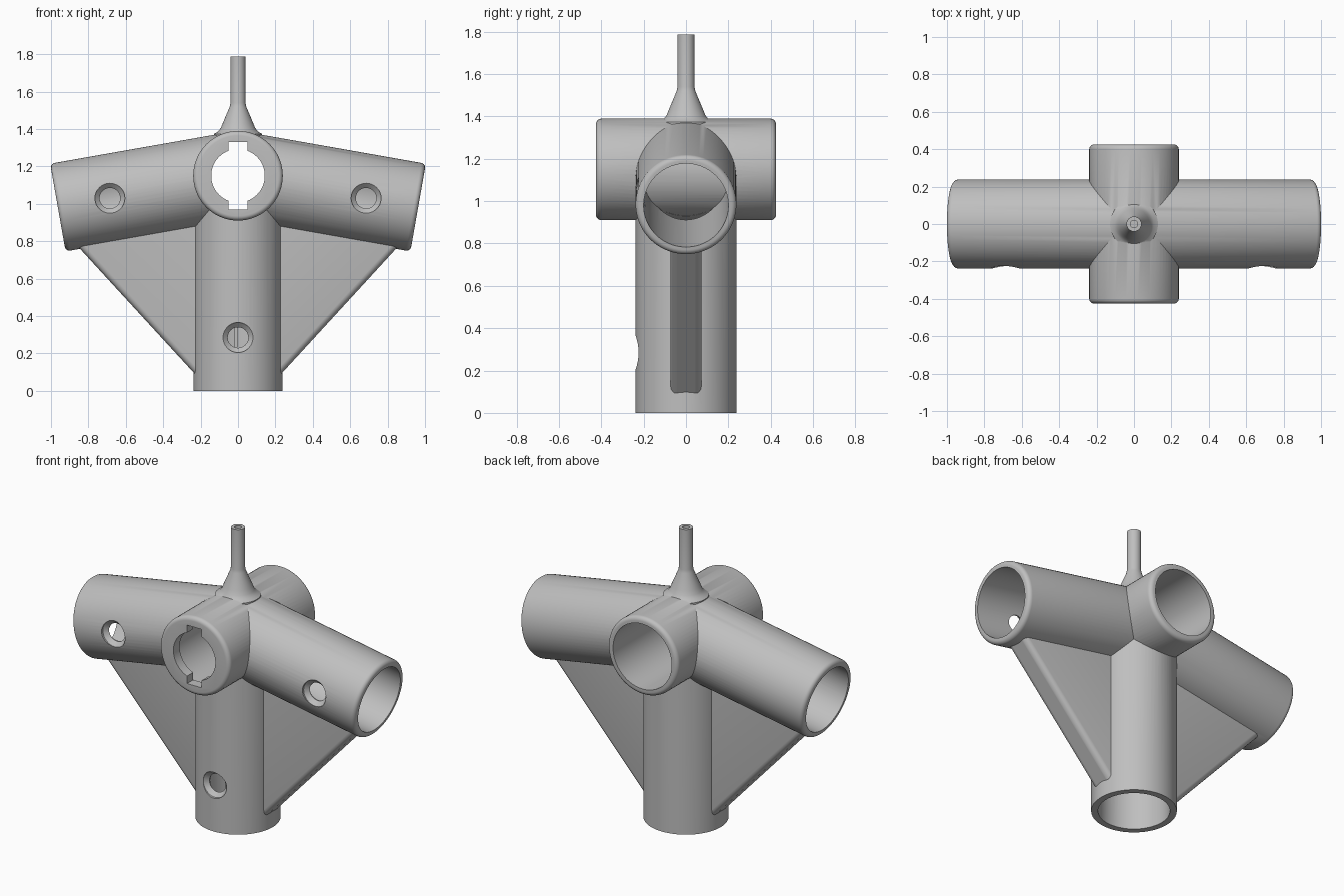
import bpy, bmesh, math
from mathutils import Matrix

if "Cube" in bpy.data.objects:
    bpy.data.objects.remove(bpy.data.objects["Cube"], do_unlink=True)

grey = bpy.data.materials.new("plain grey")
grey.use_nodes = True
grey.diffuse_color = (0.52, 0.52, 0.52, 1)
grey.node_tree.nodes["Principled BSDF"].inputs["Base Color"].default_value = grey.diffuse_color

HUB = 1.15                      # height where the tube axes meet
TILT = math.radians(10)         # droop of the side arms
OUTER, BORE = 0.238, 0.2
FRONT = Matrix.Rotation(math.pi / 2, 4, "X")            # turns +z to the front
HUB_FRONT = Matrix.Translation((0, 0, HUB)) @ FRONT


def finish(name, bm, matrix=Matrix()):
    bm.transform(matrix)
    bmesh.ops.recalc_face_normals(bm, faces=bm.faces)
    mesh = bpy.data.meshes.new(name)
    bm.to_mesh(mesh)
    bm.free()
    mesh.materials.append(grey)
    obj = bpy.data.objects.new(name, mesh)
    bpy.context.collection.objects.link(obj)
    return obj


def lathe(name, profile, matrix=Matrix(), sides=72):
    """Closed solid of revolution about z from (radius, height) points."""
    bm = bmesh.new()
    rings = []
    for r, h in profile:
        angles = [2 * math.pi * i / sides for i in range(sides)]
        rings.append([bm.verts.new((r * math.cos(a), r * math.sin(a), h)) for a in angles])
    for low, high in zip(rings, rings[1:]):
        for i in range(sides):
            j = (i + 1) % sides
            bm.faces.new((low[i], low[j], high[j], high[i]))
    bm.faces.new(rings[0])
    bm.faces.new(rings[-1])
    return finish(name, bm, matrix)


def rounded_end(r, h, b):
    """Quarter-round rim, ordered from the wall to the end face."""
    steps = [math.pi / 2 * i / 5 for i in range(6)]
    return [(r - b + b * math.cos(t), h + b * (math.sin(t) - 1)) for t in steps]


def combine(body, tool, operation):
    mod = body.modifiers.new("join", "BOOLEAN")
    mod.operation, mod.solver, mod.object = operation, "EXACT", tool
    bpy.context.view_layer.objects.active = body
    bpy.ops.object.modifier_apply(modifier=mod.name)
    bpy.data.objects.remove(tool, do_unlink=True)


def blind_bore(body, bore, core_radius):
    """Cut a bore that stops at the wall of the cross tube."""
    combine(bore, lathe("core", [(core_radius, -0.6), (core_radius, 0.6)], HUB_FRONT), "DIFFERENCE")
    combine(body, bore, "DIFFERENCE")


def arm_frame(side):
    return Matrix.Translation((0, 0, HUB)) @ Matrix.Rotation(side * (math.pi / 2 + TILT), 4, "Y")


def web(side):
    """Triangular stiffening plate with a rounded sloping edge."""
    bm = bmesh.new()
    outline = [(0.215, 0.073), (0.87, 0.787), (0.215, 0.95)]
    face = bm.faces.new([bm.verts.new((side * x, -0.073, z)) for x, z in outline])
    new = bmesh.ops.extrude_face_region(bm, geom=[face])["geom"]
    bmesh.ops.translate(bm, vec=(0, 0.146, 0), verts=[v for v in new if isinstance(v, bmesh.types.BMVert)])
    slope = [e for e in bm.edges if abs(e.verts[0].co.x - e.verts[1].co.x) > 0.5
             and min(v.co.z for v in e.verts) < 0.2]
    bmesh.ops.bevel(bm, geom=slope, offset=0.03, segments=4, profile=0.5, affect="EDGES")
    return finish("web", bm)


# Cross tube running front to back
rim = rounded_end(0.2395, 0.425, 0.025)
body = lathe("tube_joint", [(r, -h) for r, h in reversed(rim)] + rim, HUB_FRONT)

# Upright socket, arms, webs and flared spout
combine(body, lathe("upright", [(OUTER, 0), (OUTER, 1.1)]), "UNION")
for side in (1, -1):
    combine(body, lathe("arm", [(OUTER, 0)] + rounded_end(OUTER, 0.978, 0.025), arm_frame(side)), "UNION")
for side in (1, -1):
    combine(body, web(side), "UNION")
spout = [(0.13, 1.3), (0.128, 1.374), (0.106, 1.387), (0.092, 1.405), (0.082, 1.43),
         (0.044, 1.52), (0.04, 1.54), (0.04, 1.787)]
combine(body, lathe("spout", spout, sides=48), "UNION")

# Blind bores of the upright and the arms
blind_bore(body, lathe("upright_bore", [(BORE, -0.1), (BORE, 1.07)]), 0.239)
for side in (1, -1):
    blind_bore(body, lathe("arm_bore", [(BORE, 0), (BORE, 1.1)], arm_frame(side)), 0.236)

# Stepped cross bore with a keyed front lip, and the spout hole
combine(body, lathe("cross_bore", [(BORE, -0.6), (BORE, 0.365), (0.143, 0.365), (0.143, 0.6)],
                    HUB_FRONT), "DIFFERENCE")
key = bmesh.new()
bmesh.ops.create_cube(key, size=1, matrix=Matrix.Translation((0, -0.43, HUB)) @ Matrix.Diagonal((0.1, 0.18, 0.36, 1)))
combine(body, finish("keyway", key), "DIFFERENCE")
combine(body, lathe("spout_hole", [(0.02, 1.5), (0.02, 1.9)], sides=32), "DIFFERENCE")

# Countersunk screw holes in the front walls
for x, z in ((0, 0.285), (0.685, 1.03), (-0.685, 1.03)):
    hole = [(0.055, 0.1), (0.055, 0.2), (0.08, 0.224), (0.08, 0.3)]
    combine(body, lathe("screw_hole", hole, Matrix.Translation((x, 0, z)) @ FRONT, 40), "DIFFERENCE")

# Smooth walls with crisp rims
bpy.ops.object.select_all(action="DESELECT")
body.select_set(True)
bpy.context.view_layer.objects.active = body
bpy.ops.object.shade_smooth_by_angle(angle=math.radians(30))
